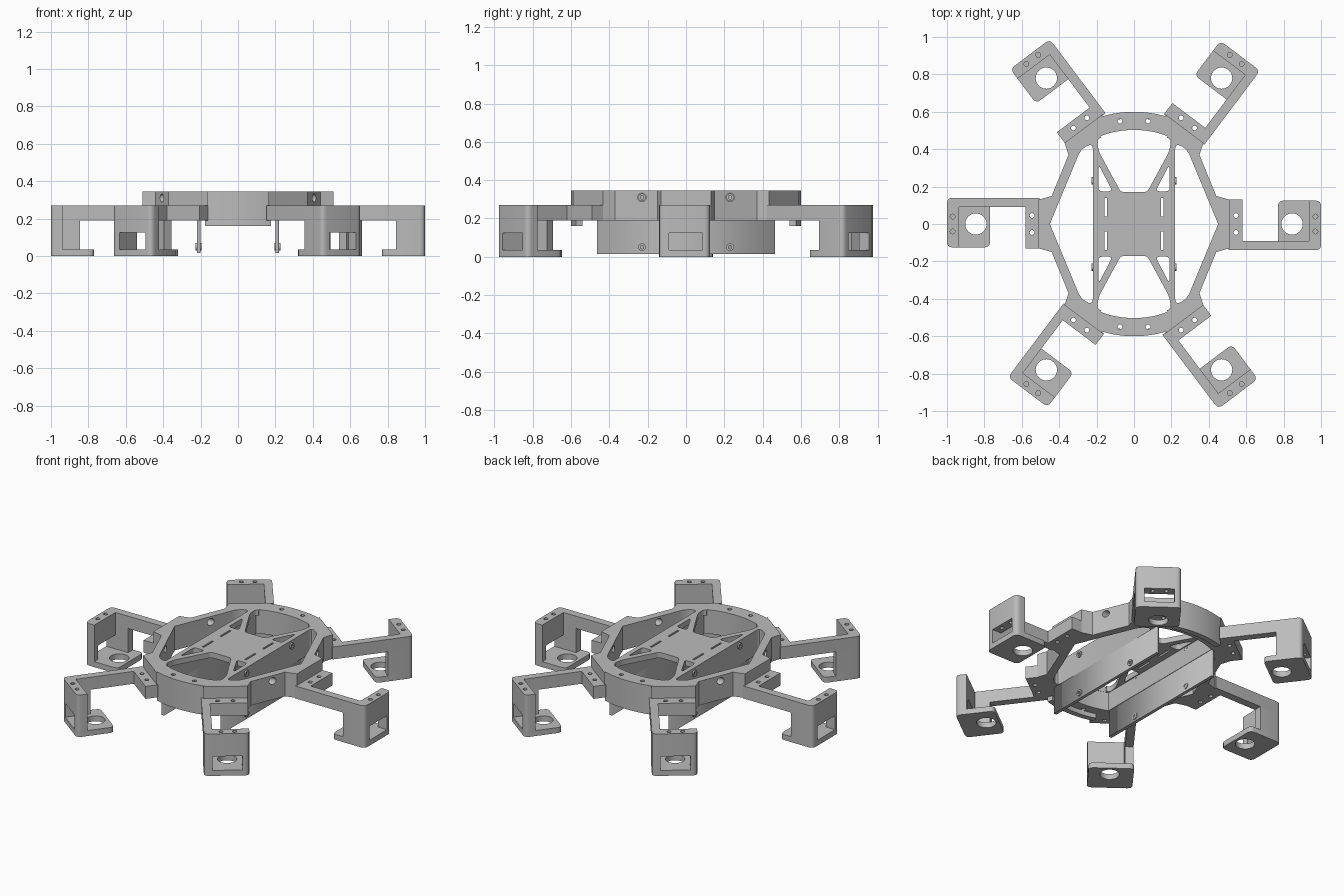
import bpy
from math import sin, cos, radians, pi
from mathutils import Matrix, Vector

cube = bpy.data.objects.get("Cube")
if cube:
    bpy.data.objects.remove(cube, do_unlink=True)

grey = bpy.data.materials.new("light_grey_plastic")
grey.use_nodes = True
grey.diffuse_color = (0.5, 0.5, 0.5, 1)
grey.node_tree.nodes["Principled BSDF"].inputs["Base Color"].default_value = (0.5, 0.5, 0.5, 1)


def circle(x, y, r, n=24):
    return [(x + r * cos(2 * pi * i / n), y + r * sin(2 * pi * i / n)) for i in range(n)]


def arc(r, start, end, n=16):
    steps = [radians(start + (end - start) * i / n) for i in range(n + 1)]
    return [(r * cos(a), r * sin(a)) for a in steps]


def rect(x0, x1, y0, y1):
    return [(x0, y0), (x1, y0), (x1, y1), (x0, y1)]


def fillet(corners, n=4):
    """Round each (x, y, radius) corner with a quadratic blend; no radius stays sharp."""
    out = []
    for i, c in enumerate(corners):
        p = Vector(c[:2])
        if len(c) < 3:
            out.append(tuple(p))
            continue
        before = p + (Vector(corners[i - 1][:2]) - p).normalized() * c[2]
        after = p + (Vector(corners[(i + 1) % len(corners)][:2]) - p).normalized() * c[2]
        for k in range(n + 1):
            t = k / n
            out.append(tuple(before * (1 - t) ** 2 + p * 2 * t * (1 - t) + after * t * t))
    return out


def turn(points, sx, sy):
    return [(x * sx, y * sy) for x, y in points]


def slab(name, loops, z0, z1):
    """Flat plate from an outline plus hole loops, extruded between two heights."""
    curve = bpy.data.curves.new(name, "CURVE")
    curve.dimensions, curve.fill_mode = "2D", "BOTH"
    curve.extrude = (z1 - z0) / 2
    for pts in loops:
        spline = curve.splines.new("POLY")
        spline.points.add(len(pts) - 1)
        for point, (x, y) in zip(spline.points, pts):
            point.co = (x, y, 0, 1)
        spline.use_cyclic_u = True
    helper = bpy.data.objects.new(name + "_outline", curve)
    bpy.context.collection.objects.link(helper)
    bpy.context.view_layer.update()
    mesh = bpy.data.meshes.new_from_object(helper.evaluated_get(bpy.context.evaluated_depsgraph_get()))
    bpy.data.objects.remove(helper, do_unlink=True)
    mesh.transform(Matrix.Translation((0, 0, (z0 + z1) / 2)))
    mesh.materials.clear()
    mesh.materials.append(grey)
    obj = bpy.data.objects.new(name, mesh)
    bpy.context.collection.objects.link(obj)
    select([obj])
    bpy.ops.object.mode_set(mode="EDIT")
    bpy.ops.mesh.select_all(action="SELECT")
    bpy.ops.mesh.remove_doubles(threshold=0.0001)
    bpy.ops.mesh.normals_make_consistent(inside=False)
    bpy.ops.object.mode_set(mode="OBJECT")
    return obj


def select(objs):
    bpy.ops.object.select_all(action="DESELECT")
    for o in objs:
        o.select_set(True)
    bpy.context.view_layer.objects.active = objs[0]


def smooth(obj):
    select([obj])
    bpy.ops.object.shade_smooth_by_angle(angle=radians(30))


# Hub rim: curved front and back, straight sides, six mounting lugs
lug = [(0.163, 0.59), (0.371, 0.434), (0.35, 0.37), (0.44, 0.15), (0.51, 0.13)]
half = arc(0.6, 107, 73) + lug + turn(lug[::-1], 1, -1)
outline = half + turn(half, -1, -1)
side = fillet([(0.22, 0.43, 0.03), (0.28, 0.41, 0.05), (0.45, 0), (0.28, -0.41, 0.05), (0.22, -0.43, 0.03)])
inner_half = arc(0.505, 113, 67)
centre = inner_half + turn(inner_half, -1, -1)
screw_holes = [circle(x, y, 0.013, 12) for x in (-0.075, 0.075) for y in (-0.55, 0.55)]
rim = slab("hub_rim", [outline, side, turn(side, -1, 1), centre] + screw_holes, 0.19, 0.345)

# Screwdriver access holes through the side walls
for sx in (-1, 1):
    for y in (-0.23, 0.23):
        bpy.ops.mesh.primitive_cylinder_add(vertices=20, radius=0.022, depth=0.3,
                                            location=(sx * 0.42, y, 0.31), rotation=(0, pi / 2, 0))
        cutter = bpy.context.object
        cutter.name = "access_hole_cutter"
        cutter.hide_render = True
        cut = rim.modifiers.new("access_hole", "BOOLEAN")
        cut.operation, cut.object, cut.solver = "DIFFERENCE", cutter, "EXACT"
        select([rim])
        bpy.ops.object.modifier_apply(modifier=cut.name)
        bpy.data.objects.remove(cutter, do_unlink=True)
smooth(rim)

# Lips below the curved front and back
lip = arc(0.6, 107, 73) + arc(0.565, 73, 107)
for name, s in (("back_lip", 1), ("front_lip", -1)):
    smooth(slab(name, [turn(lip, s, s)], 0.16, 0.19))

# Top deck with windows, braces and strap slots
lens = fillet([(0.195, 0.46, 0.02), (0.195, 0.4, 0.04), (0.07, 0.17, 0.02), (-0.07, 0.17, 0.02),
               (-0.195, 0.4, 0.04), (-0.195, 0.46, 0.02)]) + arc(0.503, 111, 69)
triangle = fillet([(0.19, 0.32, 0.03), (0.19, 0.175, 0.02), (0.115, 0.175, 0.02)])
slot = rect(0.145, 0.157, 0.04, 0.14)
cuts = [lens, turn(lens, 1, -1)]
cuts += [turn(p, sx, sy) for p in (triangle, slot) for sx in (-1, 1) for sy in (-1, 1)]
smooth(slab("top_deck", [centre] + cuts, 0.31, 0.345))

# Hanging side plates with their screws
for name, s in (("left", 1), ("right", -1)):
    slab(name + "_side_plate", [turn(rect(0.2, 0.22, -0.465, 0.465), s, 1)], 0.015, 0.19)
    for y in (-0.23, 0.23):
        for z in (0.05, 0.31):
            screw = slab(name + "_screw", [circle(0, 0, 0.02, 16), circle(0, 0, 0.01, 6)], -0.016, 0.016)
            screw.rotation_euler = (0, pi / 2, 0)
            screw.location = (s * 0.212, y, z)
            smooth(screw)

# Leg, drawn pointing along +x: foot, arm and end bracket in stacked layers
foot_holes = [circle(0.545, y, 0.013, 12) for y in (-0.045, 0.045)]
end_holes = [circle(0.97, y, 0.013, 12) for y in (-0.04, 0.04)]
end = [(1, -0.14, 0.03), (1, 0.125, 0.03), (0.935, 0.125), (0.935, -0.09)]
arm = [(0.505, -0.14)] + end + [(0.58, -0.09), (0.58, 0.13), (0.505, 0.13)]
bracket = [(0.845, -0.14)] + end + [(0.845, -0.09)]
corner = [(0.845, -0.14), (1, -0.14, 0.03), (1, -0.09), (0.845, -0.09)]
post = [(0.935, 0.085), (1, 0.085), (1, 0.125, 0.03), (0.935, 0.125)]
base = [(0.77, -0.14, 0.03), (1, -0.14, 0.03), (1, 0.125, 0.03), (0.77, 0.125, 0.03)]
layers = [
    slab("leg", [fillet(arm)] + foot_holes + end_holes, 0.19, 0.27),
    slab("bracket", [fillet(bracket)] + end_holes, 0.125, 0.19),
    slab("corner_post", [fillet(corner)], 0.035, 0.125),
    slab("outer_post", [fillet(post)], 0.035, 0.125),
    slab("base", [fillet(base), circle(0.845, 0, 0.057, 32)], 0, 0.035),
]
select(layers)
bpy.ops.object.join()
leg = layers[0]
smooth(leg)

# Six copies of the leg around the hub
places = [("left_leg", 0, 0, 0), ("back_left_leg", 53, -0.04, 0.105), ("back_right_leg", 127, 0.04, 0.105),
          ("right_leg", 180, 0, 0), ("front_right_leg", 233, 0.04, -0.105), ("front_left_leg", 307, -0.04, -0.105)]
for i, (name, angle, x, y) in enumerate(places):
    obj = leg if i == 0 else bpy.data.objects.new(name, leg.data)
    if i:
        bpy.context.collection.objects.link(obj)
    obj.name = name
    obj.location = (x, y, 0)
    obj.rotation_euler = (0, 0, radians(angle))
